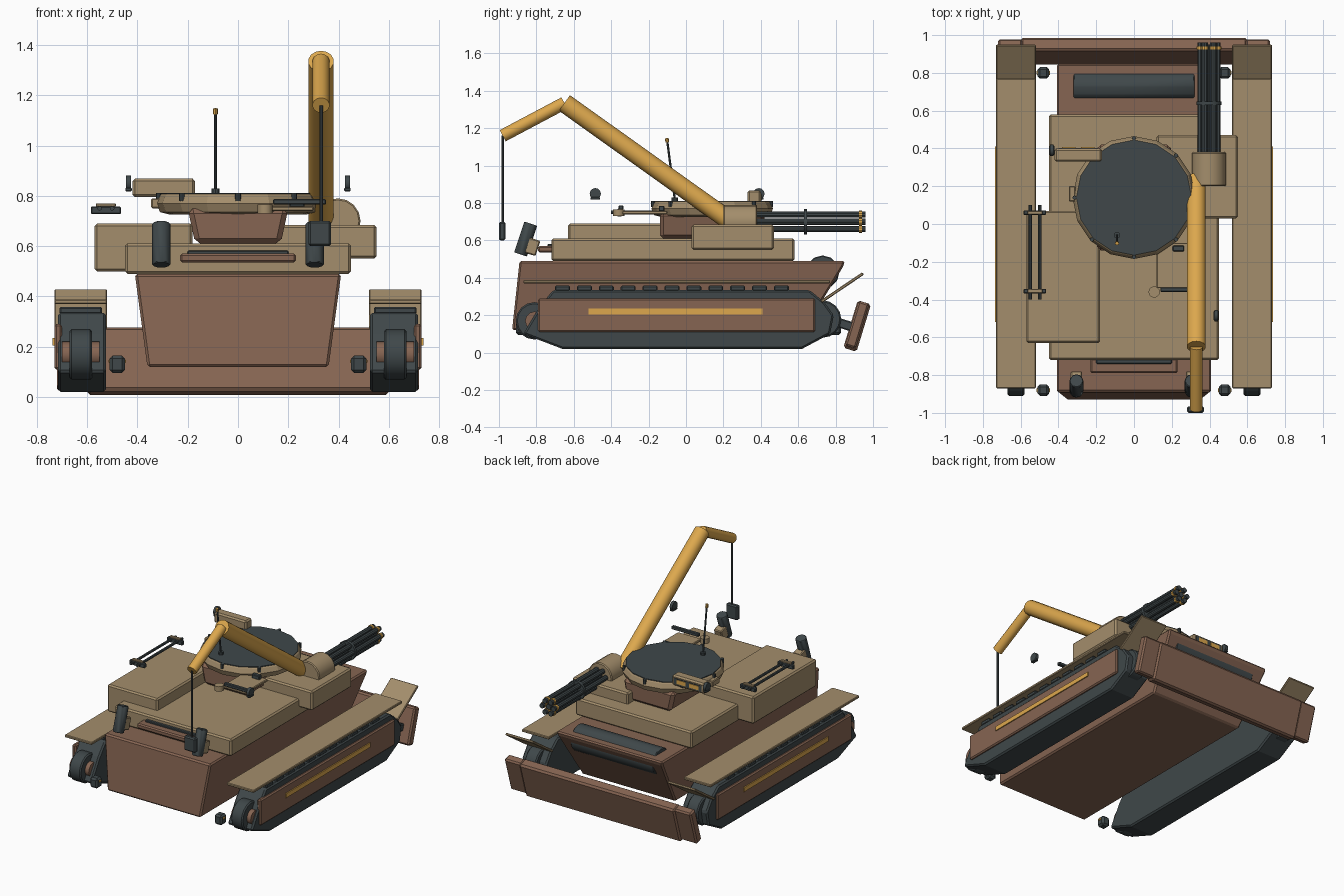
import bpy, bmesh, math
from mathutils import Vector, Matrix

default_cube = bpy.data.objects.get("Cube")
if default_cube:
    bpy.data.objects.remove(default_cube)


def material(name, red, green, blue):
    mat = bpy.data.materials.new(name)
    mat.use_nodes = True
    colour = (red, green, blue, 1)
    mat.diffuse_color = colour
    mat.node_tree.nodes["Principled BSDF"].inputs["Base Color"].default_value = colour
    return mat


tan = material("tan_paint", .37, .27, .15)
brown = material("brown_paint", .24, .13, .085)
dark = material("dark_steel", .05, .064, .068)
amber = material("amber_paint", .72, .39, .075)


def finish(name, bm, mat, bevel=0, smooth=False):
    """Turn a bmesh into a named object with an optional edge bevel."""
    bmesh.ops.recalc_face_normals(bm, faces=bm.faces)
    mesh = bpy.data.meshes.new(name)
    bm.to_mesh(mesh)
    bm.free()
    mesh.materials.append(mat)
    obj = bpy.data.objects.new(name, mesh)
    bpy.context.collection.objects.link(obj)
    if bevel:
        modifier = obj.modifiers.new("edge_bevel", "BEVEL")
        modifier.width = bevel
        modifier.segments = 1
        modifier.limit_method = "ANGLE"
    if smooth:
        bpy.ops.object.select_all(action="DESELECT")
        obj.select_set(True)
        bpy.context.view_layer.objects.active = obj
        bpy.ops.object.shade_smooth_by_angle(angle=math.radians(35))
    return obj


def box(name, xs, ys, zs, mat, bevel=.008, tilt=0):
    """Box from its extents, tilted about x through its centre."""
    bm = bmesh.new()
    bmesh.ops.create_cube(bm, size=1)
    spans = (xs, ys, zs)
    bmesh.ops.scale(bm, vec=[abs(b - a) for a, b in spans], verts=bm.verts)
    turn = Matrix.Rotation(math.radians(tilt), 4, "X")
    shift = Matrix.Translation([(a + b) / 2 for a, b in spans])
    bmesh.ops.transform(bm, matrix=shift @ turn, verts=bm.verts)
    return finish(name, bm, mat, bevel)


def tube(name, start, end, radius, mat, sides=12, bevel=0, smooth=True):
    """Cylinder between two points."""
    start, end = Vector(start), Vector(end)
    axis = end - start
    bm = bmesh.new()
    bmesh.ops.create_cone(bm, cap_ends=True, segments=sides, radius1=radius,
                          radius2=radius, depth=axis.length)
    turn = axis.to_track_quat("Z", "Y").to_matrix().to_4x4()
    shift = Matrix.Translation((start + end) / 2)
    bmesh.ops.transform(bm, matrix=shift @ turn, verts=bm.verts)
    return finish(name, bm, mat, bevel, smooth)


def prism(name, profile, xs, mat, bevel=.008, width_at=None):
    """Side profile (y, z) extruded over x, optionally tapered by height."""
    bm = bmesh.new()
    face = bm.faces.new([bm.verts.new((xs[0], y, z)) for y, z in profile])
    result = bmesh.ops.extrude_face_region(bm, geom=[face])
    new_verts = [v for v in result["geom"] if isinstance(v, bmesh.types.BMVert)]
    bmesh.ops.translate(bm, vec=(xs[1] - xs[0], 0, 0), verts=new_verts)
    if width_at:
        for vert in bm.verts:
            vert.co.x *= width_at(vert.co.z)
    return finish(name, bm, mat, bevel)


def lathe(name, profile, centre, mat, sides):
    """Faceted turned solid about z from (radius, z) points."""
    bm = bmesh.new()
    rings = [[bm.verts.new((centre[0] + r * math.sin(math.tau * i / sides),
                            centre[1] + r * math.cos(math.tau * i / sides), z))
              for i in range(sides)] for r, z in profile]
    for low, high in zip(rings, rings[1:]):
        for i in range(sides):
            j = (i + 1) % sides
            bm.faces.new((low[i], low[j], high[j], high[i]))
    bm.faces.new(rings[0])
    bm.faces.new(rings[-1])
    return finish(name, bm, mat)


# Hull, narrower at the floor, with a sloped tail
hull_side = [(-.93, .12), (-.89, .49), (.85, .49), (.84, .46), (.63, .12)]
prism("hull", hull_side, (-1, 1), brown, .01,
      lambda z: .36 + .05 * (z - .12) / .37)
tube("rear_drum", (-.32, .73, .43), (.32, .73, .43), .09, dark, 12, .005)

# Deck and storage boxes
box("deck", (-.45, .45), (-.72, .58), (.49, .61), tan, .01)
box("right_storage_box", (-.57, -.18), (-.63, .07), (.5, .69), tan, .01)
box("left_storage_box", (.12, .55), (.03, .47), (.55, .685), tan, .01)
box("nose_ledge", (-.23, .23), (-.79, -.71), (.535, .57), brown)
box("nose_vent", (-.2, .2), (-.74, -.71), (.56, .582), dark, .004)

# Running gear on both sides
track_side = [(-.66, .02), (.62, .02), (.77, .1), (.79, .2), (.74, .27),
              (.66, .335), (-.71, .335), (-.78, .25), (-.87, .1)]
for side, label in ((1, "left"), (-1, "right")):
    def across(a, b):
        return sorted((side * a, side * b))

    prism(label + "_track", track_side, across(.525, .715), dark, .01)
    box(label + "_skirt", across(.7, .73), (-.79, .69), (.11, .29), brown)
    box(label + "_skirt_stripe", across(.72, .737), (-.52, .41), (.205, .235), amber, 0)
    box(label + "_fender", across(.52, .73), (-.87, .77), (.37, .388), tan, .004)
    box(label + "_fender_flap", across(.52, .73), (.7, .97), (.34, .356), tan, .004, 34)
    for i in range(11):
        y = -.66 + i * .117
        box(label + "_track_pad", across(.54, .71), (y - .04, y + .04), (.33, .358), dark, .006)
    for y, z, end in ((-.81, .17, "front"), (.73, .18, "rear")):
        tube(f"{label}_{end}_wheel", (side * .58, y, z), (side * .67, y, z), .1, dark, 16, .008)
        tube(f"{label}_{end}_hub", (side * .55, y, z), (side * .7, y, z), .05, brown, 12)
    # Tow blocks with an amber band
    for y in (-.88, .8):
        box(label + "_tow_block", across(.45, .51), (y - .03, y + .03), (.095, .165), dark, .012)
        box(label + "_tow_band", across(.445, .515), (y - .012, y + .012), (.135, .15), amber, .003)
    # Blade arm and blade wing
    box(label + "_blade_arm", across(.58, .66), (.75, .92), (.13, .18), dark, .006, -18)
    box(label + "_blade_wing", across(.59, .72), (.885, .945), (.025, .275), brown, .01, -17)
    # Smoke launchers on the nose
    tube(label + "_launcher", (side * .305, -.885, .525), (side * .305, -.83, .69), .037, dark, 12, .004)
    box(label + "_launcher_base", across(.275, .335), (-.86, -.79), (.525, .61), tan, .006, -18)

box("blade", (-.6, .6), (.878, .952), (.01, .275), brown, .012, -17)

# Turret neck, ring and roof
neck_side = [(-.14, .61), (-.14, .75), (.42, .75), (.42, .61)]
prism("turret_neck", neck_side, (-1, 1), brown, .02,
      lambda z: .17 + .03 * (z - .61) / .14)
lathe("turret_ring", [(.27, .725), (.31, .735), (.325, .77), (.312, .8), (.305, .807)],
      (0, .14), tan, 16)
lathe("turret_roof", [(.305, .8), (.305, .812)], (0, .14), dark, 16)
for i in range(8):
    a = math.tau * i / 8
    x, y = .315 * math.sin(a), .14 + .315 * math.cos(a)
    tube("ring_bolt", (x, y, .78), (x, y, .812), .011, dark, 8)
box("ring_latch", (-.345, -.31), (.12, .2), (.75, .79), tan, .005)

# Sight box with two lenses
box("sight_box", (-.42, -.17), (.33, .4), (.795, .868), tan, .01)
box("sight_window", (-.4, -.19), (.398, .403), (.81, .852), dark, 0)
for x in (-.345, -.245):
    box("sight_lens", (x - .035, x + .035), (.4, .407), (.817, .845), amber, 0)

# Whip antenna
tube("antenna_base", (-.09, -.06, .8), (-.09, -.06, .83), .017, dark, 10)
tube("antenna", (-.09, -.06, .82), (-.09, -.1, 1.13), .006, dark, 8)
tube("antenna_tip", (-.09, -.1, 1.125), (-.09, -.103, 1.147), .01, amber, 8)

# Crane boom, jib, cable and hook
elbow = (.33, -.65, 1.335)
tube("crane_boom", (.33, .24, .7), elbow, .051, amber, 14)
tube("crane_jib", elbow, (.33, -.98, 1.16), .034, amber, 14)
tube("crane_cable", (.33, -.98, 1.16), (.33, -.98, .69), .007, dark, 8)
box("crane_hook_block", (.28, .37), (-1, -.965), (.6, .7), dark, .008)

# Rotary gun: housing, six barrels and clamps
gun_x, gun_z = .397, .7
tube("gun_housing", (gun_x, .2, gun_z), (gun_x, .38, gun_z), .09, tan, 16, .006)
for i in range(6):
    a = math.tau * i / 6
    x, z = gun_x + .045 * math.cos(a), gun_z + .045 * math.sin(a)
    tube("gun_barrel", (x, .36, z), (x, .96, z), .017, dark, 10)
    tube("barrel_band", (x, .925, z), (x, .94, z), .021, amber, 10)
tube("gun_core", (gun_x, .36, gun_z), (gun_x, .95, gun_z), .018, dark, 10)
tube("gun_clamp", (gun_x, .63, gun_z), (gun_x, .648, gun_z), .067, dark, 16)

# Rail rack above the right box
for x in (-.55, -.5):
    tube("rack_rail", (x, -.4, .75), (x, .1, .75), .009, dark, 8)
for y in (-.355, .06):
    box("rack_bracket", (-.585, -.465), (y - .012, y + .012), (.727, .757), dark, .004)
    box("rack_cap", (-.565, -.485), (y - .01, y + .01), (.757, .77), tan, .003)

# Hatch arm beside the crane
box("hatch_plate", (.12, .3), (-.34, -.1), (.74, .758), tan, .004)
tube("hatch_hinge", (.107, -.36, .73), (.107, -.36, .765), .03, tan, 12)
box("hatch_bar", (.14, .35), (-.36, -.335), (.765, .787), dark, .004)
box("hatch_catch", (.205, .265), (-.145, -.115), (.755, .785), dark, .004)

# Round lamps
for x, y in ((.435, -.485), (-.435, .39)):
    tube("round_lamp", (x - .01, y, .85), (x + .01, y, .85), .03, dark, 12)
    box("lamp_foot", (x - .013, x + .013), (y - .025, y + .025), (.818, .832), dark, .003)
